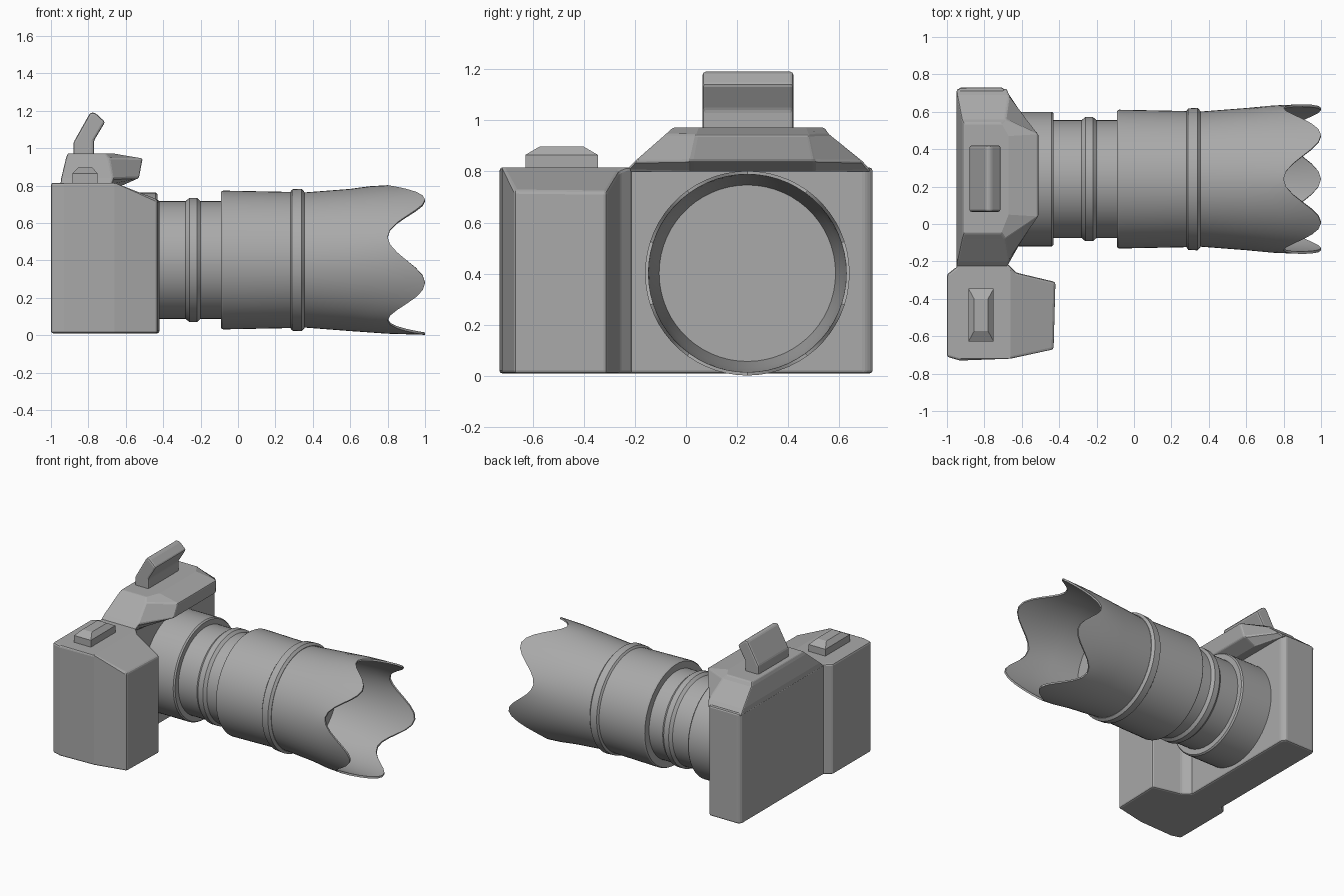
import bpy, bmesh, math
from mathutils import Vector

if "Cube" in bpy.data.objects:
    bpy.data.objects.remove(bpy.data.objects["Cube"], do_unlink=True)

grey = bpy.data.materials.new("plain_grey")
grey.use_nodes = True
GREY = (0.4, 0.4, 0.4, 1)
grey.diffuse_color = GREY
grey.node_tree.nodes["Principled BSDF"].inputs["Base Color"].default_value = GREY

AXIS_Y, AXIS_Z = 0.24, 0.402


def finish(name, bm, bevel=0.0, smooth=False):
    bmesh.ops.recalc_face_normals(bm, faces=bm.faces)
    mesh = bpy.data.meshes.new(name)
    bm.to_mesh(mesh)
    bm.free()
    mesh.materials.append(grey)
    obj = bpy.data.objects.new(name, mesh)
    bpy.context.collection.objects.link(obj)
    if bevel:
        mod = obj.modifiers.new("soft_edges", "BEVEL")
        mod.width = bevel
        mod.segments = 2
        mod.limit_method = "ANGLE"
        mod.angle_limit = math.radians(25)
    if smooth:
        bpy.ops.object.select_all(action="DESELECT")
        obj.select_set(True)
        bpy.context.view_layer.objects.active = obj
        bpy.ops.object.shade_smooth_by_angle(angle=math.radians(30))
    return obj


def loft(rings, closed=False):
    """Skin a list of equal-length point rings, capping the ends if open."""
    bm = bmesh.new()
    rows = [[bm.verts.new(p) for p in ring] for ring in rings]
    n = len(rows[0])
    for a, b in zip(rows, rows[1:]):
        for i in range(n):
            j = (i + 1) % n
            bm.faces.new((a[i], a[j], b[j], b[i]))
    if not closed:
        bm.faces.new(rows[0])
        bm.faces.new(rows[-1])
    return bm


def upright(outline, z0, z1):
    return loft([[(x, y, z) for x, y in outline] for z in (z0, z1)])


def lathe(name, profile, sides=60):
    """Revolve (x, radius, scallop weight) points round the lens axis."""
    rings = []
    for x, r, w in profile:
        ring = []
        for i in range(sides):
            a = 2 * math.pi * i / sides
            dip = w * 0.1 * (1 + math.cos(5 * (a - math.pi / 2)))
            ring.append((x - dip, AXIS_Y - r * math.cos(a), AXIS_Z + r * math.sin(a)))
        rings.append(ring)
    return finish(name, loft(rings), smooth=True)


# Main body
body = [(-0.95, -0.3), (-0.95, 0.71), (-0.93, 0.73), (-0.7, 0.73),
        (-0.68, 0.7), (-0.68, -0.3)]
finish("body", upright(body, 0.01, 0.815), 0.012)

# Hand grip, with its top sloped down towards the front
grip = [(-0.95, -0.23), (-1, -0.27), (-1, -0.71), (-0.93, -0.73), (-0.66, -0.72),
        (-0.43, -0.67), (-0.42, -0.31), (-0.63, -0.26), (-0.68, -0.21)]
bm = upright(grip, 0.01, 0.815)
cut = bmesh.ops.bisect_plane(bm, geom=bm.verts[:] + bm.edges[:] + bm.faces[:],
                             plane_co=Vector((-0.66, 0, 0.815)),
                             plane_no=Vector((0.09, 0, 0.23)), clear_outer=True)
bmesh.ops.holes_fill(bm, edges=[e for e in bm.edges if e.is_boundary])
finish("grip", bm, 0.012)

# Viewfinder housing: stacked rings (z, back, side, front, y range, front y range)
levels = [(0.80, -0.95, -0.68, -0.62, -0.24, 0.725, 0.02, 0.5),
          (0.84, -0.945, -0.67, -0.53, -0.2, 0.69, 0.02, 0.5),
          (0.945, -0.92, -0.69, -0.51, -0.08, 0.56, 0.04, 0.48),
          (0.972, -0.91, -0.71, -0.67, -0.05, 0.54, 0.05, 0.47)]
rings = [[(xb, y0, z), (xs, y0, z), (xf, f0, z), (xf, f1, z), (xs, y1, z), (xb, y1, z)]
         for z, xb, xs, xf, y0, y1, f0, f1 in levels]
finish("viewfinder_housing", loft(rings), 0.008)

# Tilted flash on top
side = [(-0.88, 0.96), (-0.88, 1.03), (-0.79, 1.19), (-0.765, 1.19),
        (-0.71, 1.14), (-0.77, 1.04), (-0.77, 0.96)]
finish("flash", loft([[(x, y, z) for x, z in side] for y in (0.065, 0.42)]), 0.012)

# Shutter button
button = []
for z, inset_x, inset_y in ((0.81, 0, 0), (0.865, 0, 0), (0.897, 0.03, 0.055)):
    x0, x1 = -0.885 + inset_x, -0.75 - inset_x
    y0, y1 = -0.628 + inset_y, -0.345 - inset_y
    button.append([(x0, y0, z), (x1, y0, z), (x1, y1, z), (x0, y1, z)])
finish("shutter_button", loft(button))

# Lens mount and inner tube with a raised ring
lathe("lens_mount", [(-0.75, 0.36, 0), (-0.44, 0.36, 0), (-0.43, 0.352, 0),
                     (-0.43, 0.3, 0)])
lathe("inner_tube", [(-0.5, 0.315, 0), (-0.28, 0.315, 0), (-0.26, 0.332, 0),
                     (-0.22, 0.332, 0), (-0.2, 0.315, 0), (-0.05, 0.315, 0)])

# Outer barrel and its raised ring
lathe("outer_barrel", [(-0.09, 0.3, 0), (-0.09, 0.365, 0), (-0.08, 0.371, 0),
                       (0.28, 0.364, 0), (0.29, 0.378, 0), (0.34, 0.381, 0),
                       (0.355, 0.364, 0), (0.355, 0.3, 0)])

# Scalloped hood, with the front glass closing its inside
lathe("lens_hood", [(0.34, 0.36, 0), (0.6, 0.38, 0), (0.8, 0.394, 0.5),
                    (1, 0.4, 1), (1, 0.387, 1), (0.8, 0.382, 0.5),
                    (0.6, 0.37, 0), (0.4, 0.345, 0)])
